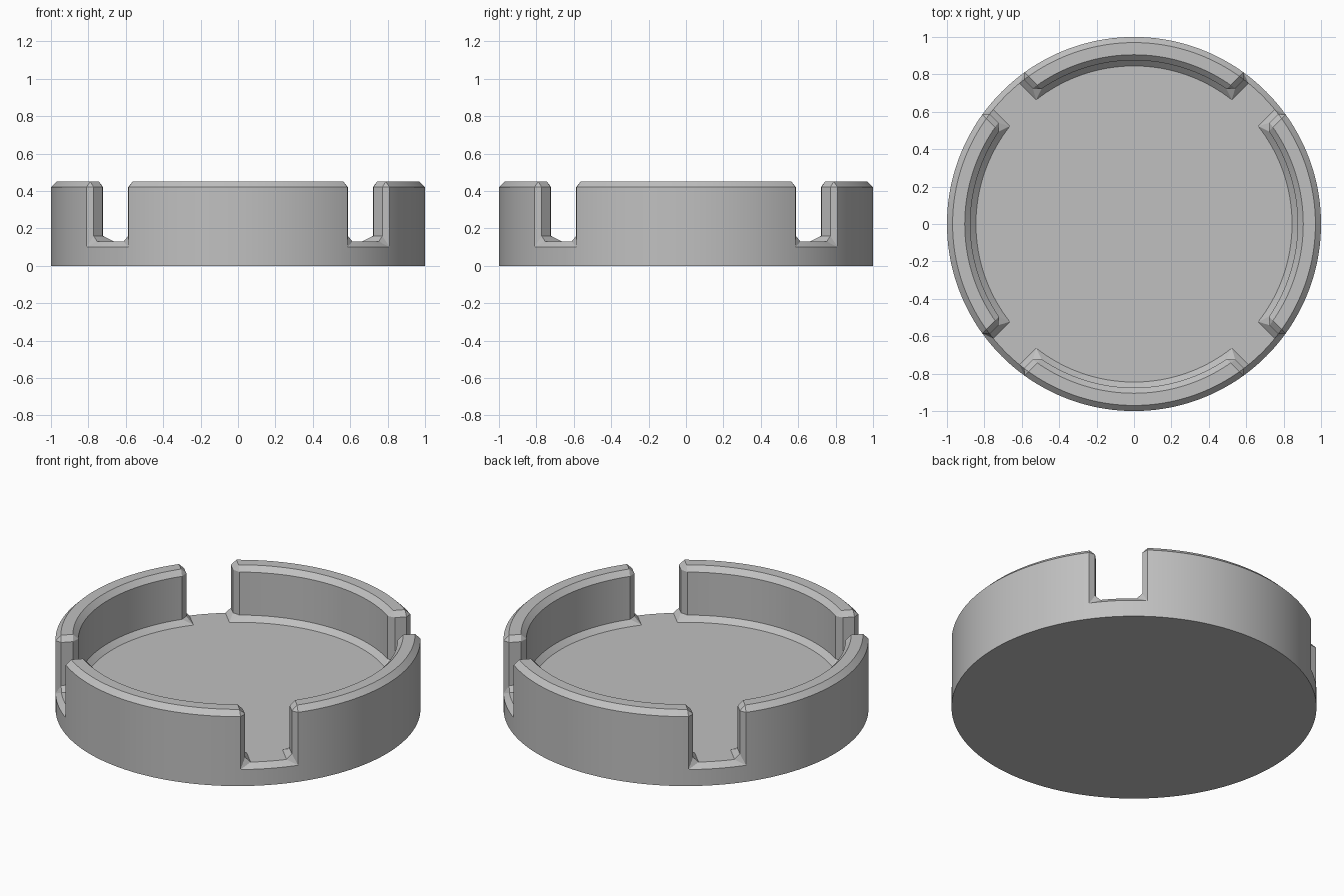
import bpy, bmesh, math
from mathutils import Matrix

if "Cube" in bpy.data.objects:
    bpy.data.objects.remove(bpy.data.objects["Cube"])

STEPS, LIP_STEPS = 48, 10


def spread(r, z, half, centre, n):
    """Row of points along an arc."""
    return [(r * math.cos(a), r * math.sin(a), z)
            for a in (centre - half + 2 * half * i / n for i in range(n + 1))]


def wall_half(r, off):
    """Half angle of a wall whose end lies 'off' from the diagonal."""
    return math.pi / 4 - math.asin(off / r)


bm = bmesh.new()


def face(*points):
    bm.faces.new([bm.verts.new(p) for p in points])


def skin(rows):
    """Bridge neighbouring rows with quads."""
    for a, b in zip(rows, rows[1:]):
        for i in range(len(a) - 1):
            face(a[i], a[i + 1], b[i + 1], b[i])


# One wall: radius, height, end offset from the notch centre line
profile = [(.845, .13, .10), (.875, .16, .16), (.875, .42, .16), (.905, .45, .16),
           (.97, .45, .16), (1, .42, .16), (1, .10, .16), (1, 0, .16)]
rows = [spread(r, z, wall_half(r, o), 0, STEPS) for r, z, o in profile]
skin(rows)

# Bevelled wall ends
ends = [(.905, .16, .13), (.905, .42, .13), (.97, .42, .13), (.97, .16, .13), (.97, .13, .10)]
for side in (0, -1):
    p = [row[side] for row in rows]
    e = [spread(r, z, wall_half(r, o), 0, 1)[side] for r, z, o in ends]
    face(p[0], p[1], e[0])
    face(p[1], p[2], e[1], e[0])
    face(p[2], p[3], e[1])
    face(p[3], p[4], e[2], e[1])
    face(p[4], p[5], e[2])
    face(p[5], p[6], e[3], e[2])
    face(p[6], e[4], e[3])
    face(e[0], e[1], e[2], e[3])
    face(p[0], e[0], e[3], e[4])

# Notch lip and the rim below it
skin([spread(r, z, math.asin(o / r), math.pi / 4, LIP_STEPS)
      for r, z, o in ((.97, .13, .10), (1, .10, .16), (1, 0, .16))])

# Repeat the quarter around the centre
quarter = bm.verts[:] + bm.edges[:] + bm.faces[:]
for k in (1, 2, 3):
    copy = bmesh.ops.duplicate(bm, geom=quarter)["geom"]
    bmesh.ops.rotate(bm, verts=[v for v in copy if isinstance(v, bmesh.types.BMVert)],
                     cent=(0, 0, 0), matrix=Matrix.Rotation(k * math.pi / 2, 3, 'Z'))
bmesh.ops.remove_doubles(bm, verts=bm.verts[:], dist=0.0005)

# Tray floor and underside close the two open loops
bmesh.ops.holes_fill(bm, edges=[e for e in bm.edges if e.is_boundary], sides=0)
bmesh.ops.recalc_face_normals(bm, faces=bm.faces[:])

mesh = bpy.data.meshes.new("notched_tray")
bm.to_mesh(mesh)
bm.free()
tray = bpy.data.objects.new("notched_tray", mesh)
bpy.context.collection.objects.link(tray)

grey = bpy.data.materials.new("plain_grey")
grey.diffuse_color = (0.53, 0.53, 0.53, 1)
grey.use_nodes = True
grey.node_tree.nodes["Principled BSDF"].inputs["Base Color"].default_value = grey.diffuse_color
mesh.materials.append(grey)

bpy.context.view_layer.objects.active = tray
tray.select_set(True)
bpy.ops.object.shade_smooth_by_angle(angle=math.radians(20))
